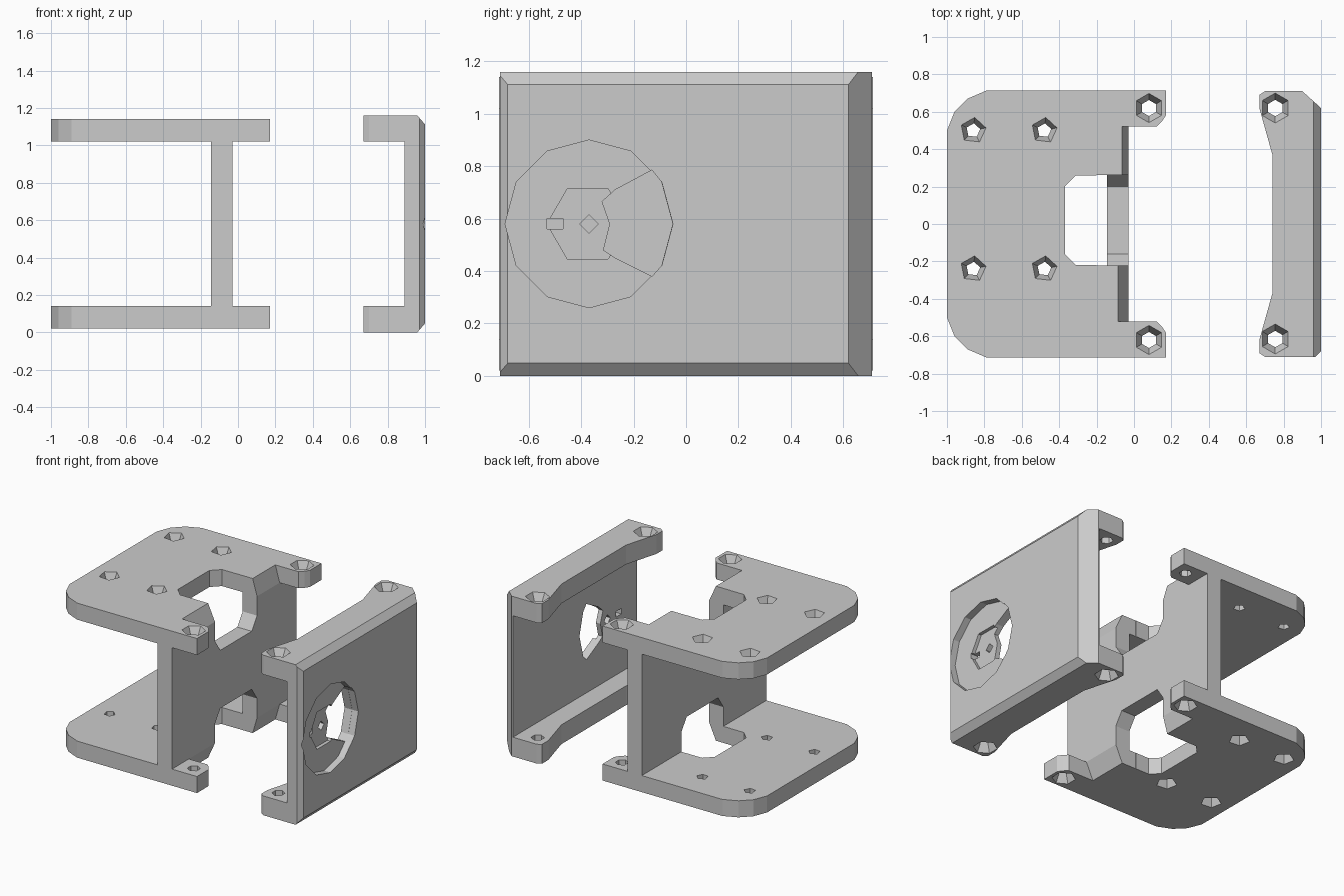
import bpy, bmesh
from math import sin, cos, pi

if "Cube" in bpy.data.objects:
    bpy.data.objects.remove(bpy.data.objects["Cube"])

MID = 0.58  # both parts are symmetric about this height


def finish(name, bm):
    bmesh.ops.recalc_face_normals(bm, faces=bm.faces)
    me = bpy.data.meshes.new(name)
    bm.to_mesh(me)
    bm.free()
    ob = bpy.data.objects.new(name, me)
    bpy.context.collection.objects.link(ob)
    return ob


def loft(name, rings):
    """Closed solid through rings of equal point count."""
    bm = bmesh.new()
    vs = [[bm.verts.new(p) for p in r] for r in rings]
    n = len(vs[0])
    for a, b in zip(vs, vs[1:]):
        for i in range(n):
            bm.faces.new((a[i], a[(i + 1) % n], b[(i + 1) % n], b[i]))
    bm.faces.new(vs[0])
    bm.faces.new(vs[-1])
    return finish(name, bm)


def prism(name, pts, axis, lo, hi):
    place = {'x': lambda p, t: (t, p[0], p[1]),
             'y': lambda p, t: (p[0], t, p[1]),
             'z': lambda p, t: (p[0], p[1], t)}[axis]
    return loft(name, [[place(p, t) for p in pts] for t in (lo, hi)])


def ngon(cx, cy, r, n, start=0.0):
    return [(cx + r * cos(start + 2 * pi * i / n), cy + r * sin(start + 2 * pi * i / n))
            for i in range(n)]


def rect(x0, x1, y0, y1):
    return [(x0, y0), (x1, y0), (x1, y1), (x0, y1)]


def combine(target, other, op='DIFFERENCE'):
    other.hide_render = True
    m = target.modifiers.new(op, 'BOOLEAN')
    m.operation, m.object, m.solver = op, other, 'EXACT'
    bpy.context.view_layer.objects.active = target
    bpy.ops.object.modifier_apply(modifier=m.name)
    bpy.data.objects.remove(other)


def flip(s, z):
    return MID + s * (z - MID)


def screw_hole(target, x, y, s, face, r, n, start):
    """Countersunk hole entering from the outer face."""
    prof = [(r * 1.25, face + 0.02), (r, face), (r * 0.55, face - 0.07), (r * 0.55, face - 0.2)]
    combine(target, loft('screw_cutter', [
        [(px, py, flip(s, z)) for px, py in ngon(x, y, rr, n, start)] for rr, z in prof]))


# Main bracket: web joining two flat plates with screw ears
half = [(-0.03, 0.52), (0.12, 0.52), (0.15, 0.55), (0.17, 0.58), (0.17, 0.713),
        (-0.79, 0.713), (-0.89, 0.67), (-0.96, 0.6), (-1.0, 0.5)]
plate = half + [(x, -y) for x, y in reversed(half)]
bracket = prism('main_bracket', rect(-0.145, -0.03, -0.713, 0.713), 'z', 0.08, 1.08)
for s in (1, -1):
    combine(bracket, prism('plate', plate, 'z', flip(s, 1.02), flip(s, 1.14)), 'UNION')

for s in (1, -1):
    # Cable slot through plate, continuing down into the web
    combine(bracket, prism('slot', [(0.1, -0.22), (-0.31, -0.22), (-0.37, -0.16), (-0.37, 0.2),
                                    (-0.31, 0.26), (0.1, 0.26)], 'z', flip(s, 0.98), flip(s, 1.2)))
    notch = [(-0.221, 1.2), (-0.221, 0.88), (-0.16, 0.79), (0.2, 0.79), (0.261, 0.88), (0.261, 1.2)]
    combine(bracket, prism('notch', [(y, flip(s, z)) for y, z in notch], 'x', -0.2, 0.1))
    # Sloped plate edges beside the slot
    for y0, y1, w in ((-0.52, -0.2, 0.055), (0.24, 0.52, 0.035)):
        wedge = [(-0.03 - w, 1.14), (-0.03 - w, 1.2), (0.05, 1.2), (0.05, 1.02), (-0.03, 1.02)]
        combine(bracket, prism('wedge', [(x, flip(s, z)) for x, z in wedge], 'y', y0, y1))
    for y in (-0.62, 0.62):
        screw_hole(bracket, 0.08, y, s, 1.14, 0.078, 6, pi / 6)
    for x in (-0.86, -0.48):
        for y in (-0.24, 0.5):
            screw_hole(bracket, x, y, s, 1.14, 0.07, 5, 0.2)

# Cover: U-shaped wall with top and bottom flanges
outline = [(0.74, 0.37), (0.67, 0.62), (0.67, 0.69), (0.70, 0.71), (0.9, 0.71), (1.0, 0.62),
           (1.0, -0.68), (0.97, -0.71), (0.70, -0.71), (0.67, -0.69), (0.67, -0.62), (0.74, -0.37)]
cover = prism('cover', outline, 'z', 0.0, 1.16)
combine(cover, prism('inside', rect(0.5, 0.89, 0.14, 1.02), 'y', -1, 1))
for s in (1, -1):
    edge = [(0.95, 1.17), (1.01, 1.17), (1.01, 1.10)]
    combine(cover, prism('chamfer', [(x, flip(s, z)) for x, z in edge], 'y', -1, 1))
    for y in (-0.615, 0.62):
        screw_hole(cover, 0.755, y, s, 1.16, 0.08, 6, pi / 6)

# Round pocket with hub seat, holes and sector opening
combine(cover, prism('pocket', ngon(-0.37, MID, 0.32, 12), 'x', 0.95, 1.1))
combine(cover, prism('hub_seat', ngon(-0.375, MID, 0.155, 6), 'x', 0.925, 1.1))
sector = [(-0.27, 0.71), (-0.32, 0.665), (-0.29, 0.58), (-0.315, 0.48), (-0.27, 0.45),
          (-0.13, 0.38), (-0.094, 0.42), (-0.051, 0.58), (-0.094, 0.74), (-0.13, 0.785)]
combine(cover, prism('sector', sector, 'x', 0.8, 1.1))
combine(cover, prism('axle_hole', ngon(-0.37, MID, 0.035, 4), 'x', 0.8, 1.1))
combine(cover, prism('pin_hole', rect(-0.53, -0.47, 0.56, 0.6), 'x', 0.8, 1.1))
